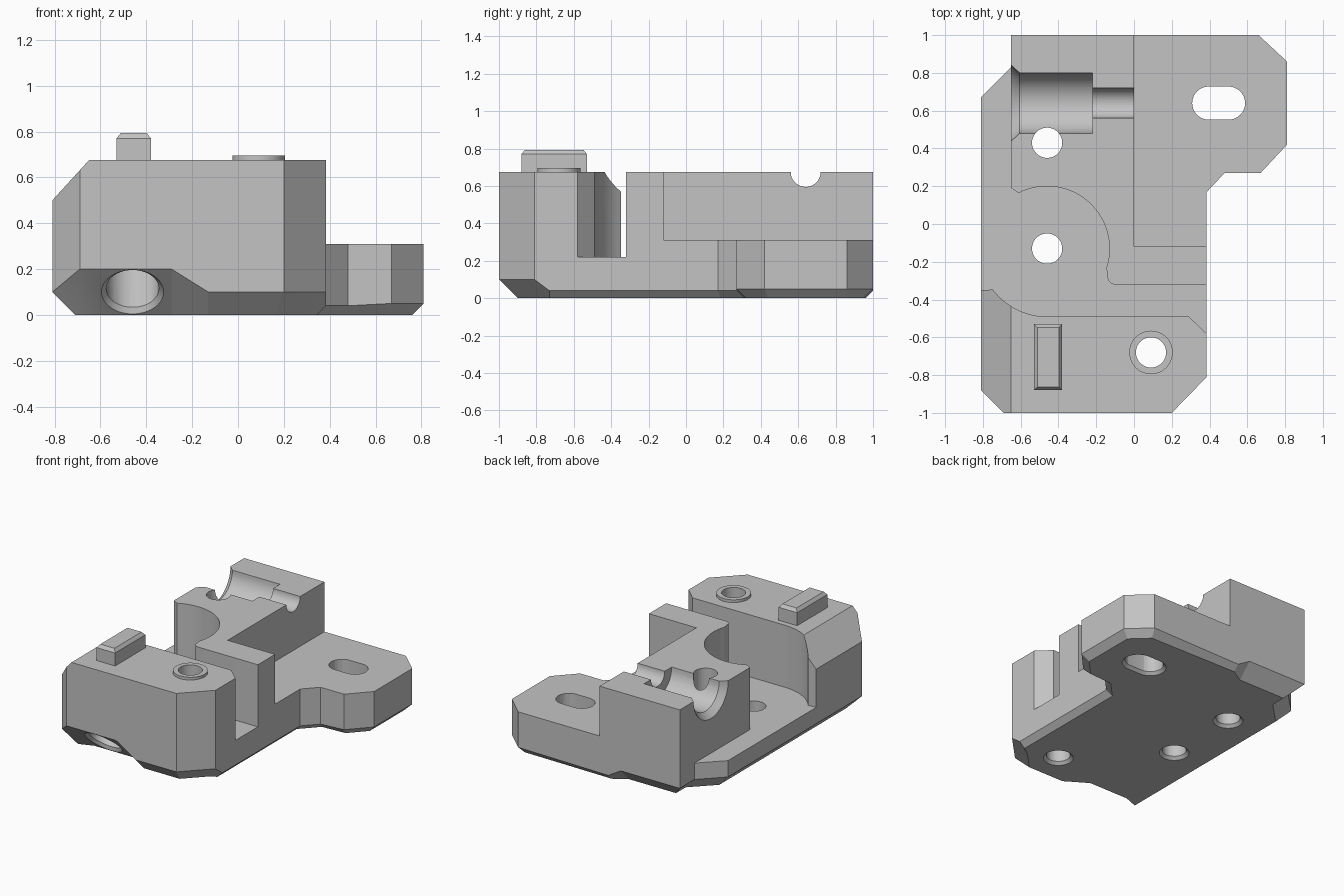
import bpy, bmesh, math
from mathutils import Vector, Matrix

if "Cube" in bpy.data.objects:
    bpy.data.objects.remove(bpy.data.objects["Cube"])

GREY = (0.55, 0.55, 0.55, 1)
mat = bpy.data.materials.new("plain grey")
mat.use_nodes = True
mat.diffuse_color = GREY
mat.node_tree.nodes["Principled BSDF"].inputs["Base Color"].default_value = GREY

TOP, WING, FLOOR = 0.675, 0.31, 0.22


def add(name, bm):
    bmesh.ops.recalc_face_normals(bm, faces=bm.faces)
    me = bpy.data.meshes.new(name)
    bm.to_mesh(me)
    bm.free()
    me.materials.append(mat)
    ob = bpy.data.objects.new(name, me)
    bpy.context.collection.objects.link(ob)
    return ob


def loft(name, loops):
    """Skin equal-length loops of points and cap both ends."""
    bm = bmesh.new()
    rings = [[bm.verts.new(p) for p in lp] for lp in loops]
    n = len(rings[0])
    for a, b in zip(rings, rings[1:]):
        for i in range(n):
            j = (i + 1) % n
            bm.faces.new((a[i], a[j], b[j], b[i]))
    bm.faces.new(rings[0][::-1])
    bm.faces.new(rings[-1])
    return add(name, bm)


def prism(name, pts, z0, z1):
    return loft(name, [[(x, y, z) for x, y in pts] for z in (z0, z1)])


def rect(x0, x1, y0, y1):
    return [(x0, y0), (x1, y0), (x1, y1), (x0, y1)]


def cone(name, a, b, r1, r2=None, sides=48):
    a, b = Vector(a), Vector(b)
    bm = bmesh.new()
    turn = (b - a).to_track_quat('Z', 'Y').to_matrix().to_4x4()
    bmesh.ops.create_cone(bm, cap_ends=True, segments=sides, radius1=r1,
                          radius2=r1 if r2 is None else r2, depth=(b - a).length,
                          matrix=Matrix.Translation((a + b) / 2) @ turn)
    return add(name, bm)


def arc(cx, cy, r, a0, a1, n):
    angles = [math.radians(a0 + (a1 - a0) * i / n) for i in range(n + 1)]
    return [(cx + r * math.cos(t), cy + r * math.sin(t)) for t in angles]


def slot(cx, cy, half, r):
    return arc(cx + half, cy, r, -90, 90, 16) + arc(cx - half, cy, r, 90, 270, 16)


def cut(target, cutter, keep=False):
    m = target.modifiers.new("cut", 'BOOLEAN')
    m.operation, m.solver, m.object = 'DIFFERENCE', 'EXACT', cutter
    bpy.context.view_layer.objects.active = target
    bpy.ops.object.modifier_apply(modifier=m.name)
    if not keep:
        bpy.data.objects.remove(cutter)


# Body outline: x, y and the size of the bottom chamfer at each corner
outline = [(-.69, -1, .2), (-.29, -1, .2), (-.13, -1, .1), (.2, -1, .1),
           (.385, -.81, .1), (.385, -.73, .04), (.385, .17, .04), (.48, .27, .04),
           (.67, .27, .05), (.81, .42, .05), (.81, .86, .05), (.66, 1, .05),
           (-.07, 1, .04), (-.17, 1, .1), (-.65, 1, .1), (-.65, .83, .1),
           (-.81, .67, .1), (-.81, -.88, .1)]
bottom = []
for i, (x, y, c) in enumerate(outline):
    p = Vector((x, y))
    d1 = (p - Vector(outline[i - 1][:2])).normalized()
    d2 = (Vector(outline[(i + 1) % len(outline)][:2]) - p).normalized()
    n1, n2 = Vector((-d1.y, d1.x)), Vector((-d2.y, d2.x))
    q = p + (n1 + n2) / (1 + n1.dot(n2)) * c
    bottom.append((q.x, q.y, 0))
body = loft("body", [bottom, [(x, y, c) for x, y, c in outline],
                     [(x, y, TOP) for x, y, c in outline]])

# Lowered wing on the left side
cut(body, prism("wing_cut", rect(0, 1, -.12, 1.2), WING, 1))

# Channel and round pocket between the front tower and the rear block
pocket = [(-1, -.35), (-.79, -.35)]
pocket += arc(-.46, -.13, .36, 217, 270, 12)
pocket += [(.29, -.49), (.5, -.69), (.5, -.32)]
pocket += arc(-.10, -.28, .04, 270, 180, 6)
pocket += arc(-.46, -.13, .33, -18, 117, 28)
pocket += [(-.65, .19), (-.65, 1.2), (-1, 1.2)]
cut(body, prism("pocket_cut", pocket, FLOOR, 1))

# Sloped upper edge on the tower
slope = [(-.85, .456), (-.61, .719), (-.85, .8)]
cut(body, loft("slope_cut", [[(x, y, z) for x, z in slope] for y in (-1.2, -.25)]))

# Stepped half-round groove across the rear block
for x0, x1, r1, r2 in [(-.7, -.22, .16, .16), (-.3, .1, .08, .08), (-.66, -.60, .21, .155)]:
    cut(body, cone("groove_cut", (x0, .64, TOP), (x1, .64, TOP), r1, r2))

# Locating boss and key on top of the tower
boss = cone("boss", (.09, -.68, .64), (.09, -.68, .695), .115)
key = loft("key", [[(x, y, z) for x, y in rect(-.53 + d, -.38 - d, -.88 + d, -.53 - d)]
                   for d, z in ((0, .65), (0, .77), (.018, .793))])

# Vertical screw holes with a bevelled mouth underneath
for x, y in [(-.46, .43), (-.46, -.13), (.09, -.68)]:
    hole = cone("hole_cut", (x, y, -.1), (x, y, 1), .08)
    if y < -.5:
        cut(boss, hole, keep=True)
    cut(body, hole)
    cut(body, cone("mouth_cut", (x, y, -.01), (x, y, .025), .11, .075))

# Long hole through the wing
cut(body, prism("slot_cut", slot(.448, .64, .052, .088), -.1, 1))
cut(body, loft("slot_mouth_cut", [[(x, y, z) for x, y in slot(.448, .64, .052, r)]
                                  for z, r in ((-.01, .118), (.025, .083))]))

# Angled blind hole in the front sloping face
mouth, into = Vector((-.46, -.896, .104)), Vector((0, 1, 1)).normalized()
cut(body, cone("angled_cut", mouth - into * .1, mouth + into * .25, .115))
cut(body, cone("angled_mouth_cut", mouth - into * .01, mouth + into * .02, .14, .11))

for ob in (body, boss, key):
    bpy.ops.object.select_all(action='DESELECT')
    ob.select_set(True)
    bpy.context.view_layer.objects.active = ob
    bpy.ops.object.shade_smooth_by_angle(angle=math.radians(20))
